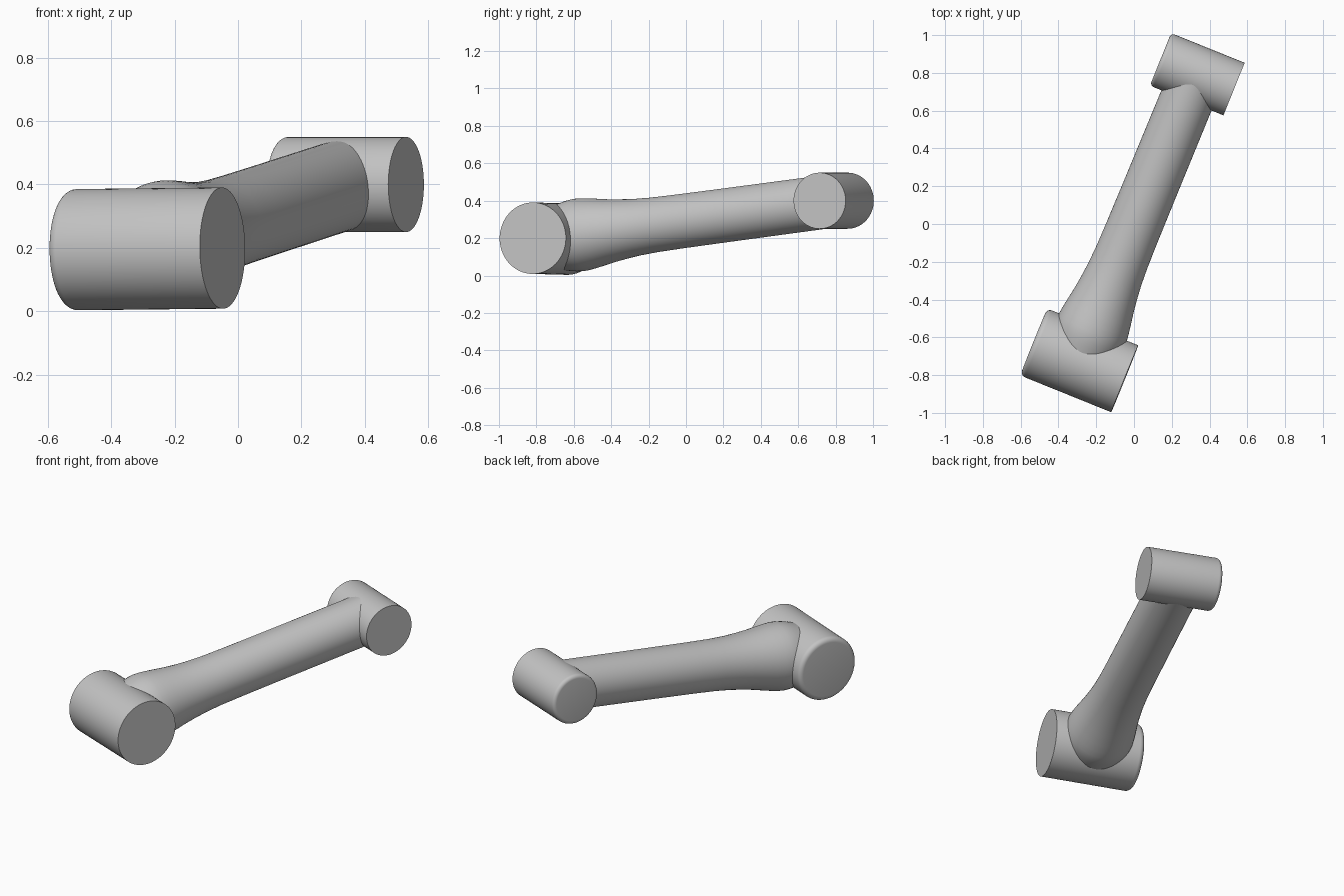
import bpy, bmesh, math
from mathutils import Vector

if "Cube" in bpy.data.objects:
    bpy.data.objects.remove(bpy.data.objects["Cube"])

# Single grey material
grey = bpy.data.materials.new("plain grey")
grey.use_nodes = True
colour = (0.55, 0.55, 0.55, 1)
grey.diffuse_color = colour
grey.node_tree.nodes["Principled BSDF"].inputs["Base Color"].default_value = colour


def lathe(name, profile, origin, axis, steps=64):
    """Revolve (distance along axis, radius) pairs around an axis, capped at both ends."""
    bm = bmesh.new()
    verts = [bm.verts.new((r, 0, s)) for s, r in profile]
    edges = [bm.edges.new(pair) for pair in zip(verts, verts[1:])]
    bmesh.ops.spin(bm, geom=verts + edges, cent=(0, 0, 0), axis=(0, 0, 1),
                   angle=math.tau, steps=steps, use_merge=True)
    bmesh.ops.remove_doubles(bm, verts=bm.verts, dist=1e-5)
    bmesh.ops.holes_fill(bm, edges=[e for e in bm.edges if e.is_boundary], sides=0)
    bmesh.ops.recalc_face_normals(bm, faces=bm.faces)
    mesh = bpy.data.meshes.new(name)
    bm.to_mesh(mesh)
    bm.free()
    mesh.materials.append(grey)
    obj = bpy.data.objects.new(name, mesh)
    obj.location = origin
    obj.rotation_mode = "QUATERNION"
    obj.rotation_quaternion = Vector((0, 0, 1)).rotation_difference(axis)
    bpy.context.collection.objects.link(obj)
    bpy.ops.object.select_all(action="DESELECT")
    obj.select_set(True)
    bpy.context.view_layer.objects.active = obj
    bpy.ops.object.shade_smooth_by_angle(angle=math.radians(35))
    return obj


def barrel(name, centre, axis, radius, length, rounding):
    """Cross cylinder with one rounded rim and one sharp rim."""
    half = length / 2
    profile = []
    for i in range(7):
        a = math.pi / 2 * i / 6
        profile.append((-half + rounding * (1 - math.sin(a)),
                        radius - rounding * (1 - math.cos(a))))
    profile = profile[::-1] + [(half, radius)]
    return lathe(name, profile, centre, axis)


turn = math.radians(-22)
across = Vector((math.cos(turn), math.sin(turn), 0))
big_centre = Vector((-0.29, -0.722, 0.197))
small_centre = Vector((0.335, 0.793, 0.4))

# Cross cylinders at the two ends
barrel("front_barrel", big_centre, across + Vector((0, 0, 0.01)), 0.191, 0.52, 0.028)
barrel("rear_barrel", small_centre, across, 0.15, 0.42, 0.022)

# Shaft between them, flaring towards the large end
span = small_centre - big_centre
shaft_profile = [(0, 0.165), (0.035, 0.172), (0.065, 0.179), (0.1, 0.187),
                 (0.13, 0.192), (0.16, 0.195), (0.19, 0.194), (0.23, 0.189),
                 (0.28, 0.181), (0.35, 0.169), (0.42, 0.16), (0.5, 0.152),
                 (0.6, 0.147), (0.75, 0.145), (1.0, 0.144), (span.length, 0.143)]
lathe("shaft", shaft_profile, big_centre, span)
